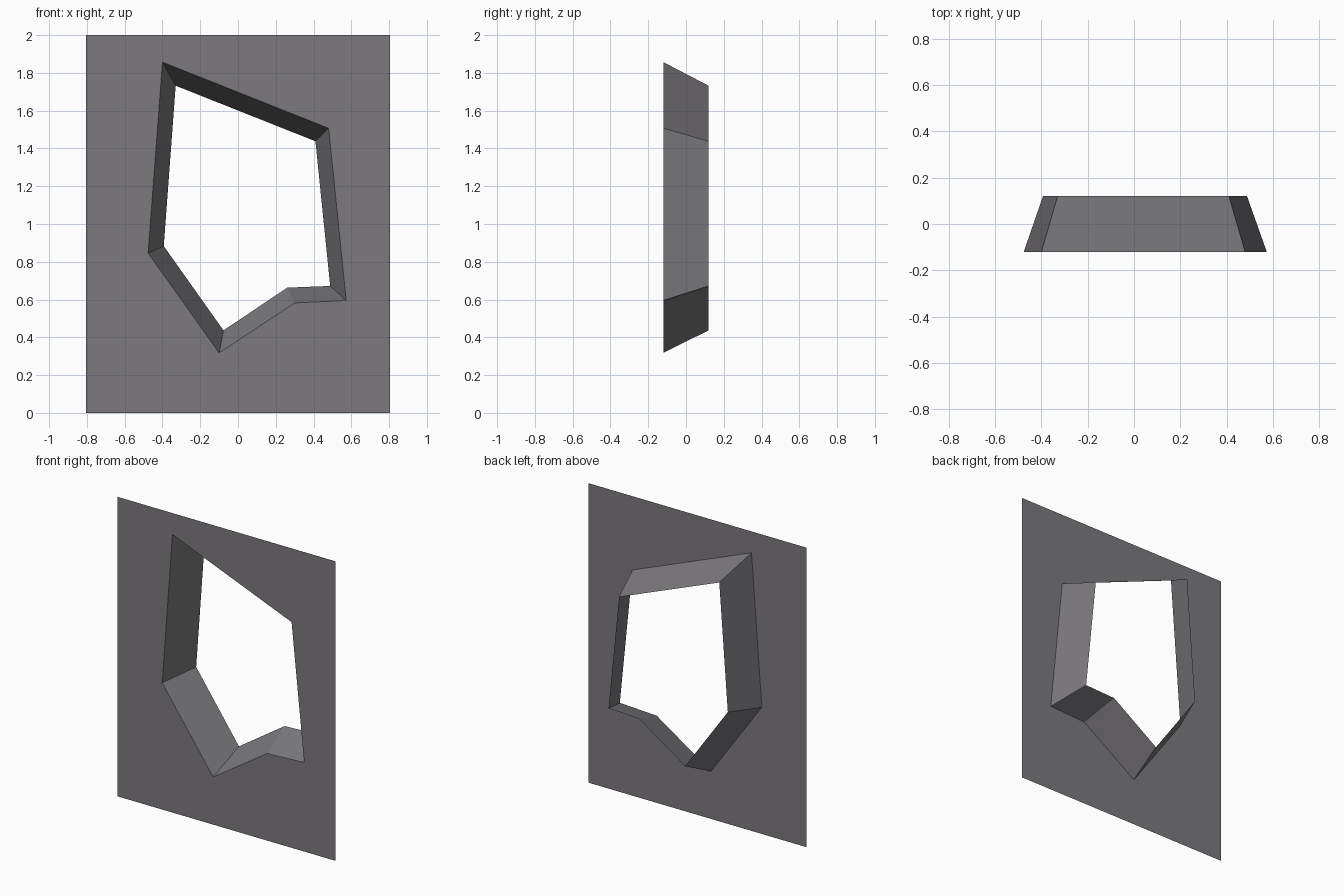
import bpy, bmesh

if "Cube" in bpy.data.objects:
    bpy.data.objects.remove(bpy.data.objects["Cube"])

FRONT, BACK = -0.12, 0.12

# One flat grey for the whole model
grey = bpy.data.materials.new("stone grey")
grey.diffuse_color = (0.2, 0.193, 0.204, 1)
grey.use_nodes = True
grey.node_tree.nodes["Principled BSDF"].inputs["Base Color"].default_value = grey.diffuse_color

# Hole outlines (x, z): wide at the front, narrower at the back
outer = [(-0.40, 1.857), (0.48, 1.507), (0.573, 0.595),
         (0.30, 0.582), (-0.10, 0.318), (-0.476, 0.846)]
inner = [(-0.33, 1.732), (0.41, 1.438), (0.488, 0.672),
         (0.261, 0.663), (-0.077, 0.437), (-0.393, 0.883)]
border = [(-0.806, 0), (0.806, 0), (0.806, 2), (-0.806, 2)]


def ring(bm, points, y):
    return [bm.verts.new((x, y, z)) for x, z in points]


def loop_edges(bm, verts):
    return [bm.edges.new((a, b)) for a, b in zip(verts, verts[1:] + verts[:1])]


def finish(bm, name):
    mesh = bpy.data.meshes.new(name)
    bm.to_mesh(mesh)
    bm.free()
    mesh.materials.append(grey)
    obj = bpy.data.objects.new(name, mesh)
    bpy.context.collection.objects.link(obj)


# Thin wall panel with the irregular opening
bm = bmesh.new()
edges = loop_edges(bm, ring(bm, border, FRONT)) + loop_edges(bm, ring(bm, outer, FRONT))
bmesh.ops.triangle_fill(bm, edges=edges, use_beauty=True, normal=(0, -1, 0))
bm.normal_update()
for f in bm.faces:
    if f.normal.y > 0:
        f.normal_flip()
bmesh.ops.dissolve_limit(bm, angle_limit=0.01, verts=bm.verts[:], edges=bm.edges[:])
finish(bm, "wall_panel")

# Tapering sides of the opening, facing into the hole
bm = bmesh.new()
a, b = ring(bm, outer, FRONT), ring(bm, inner, BACK)
for i in range(len(a)):
    j = (i + 1) % len(a)
    bm.faces.new((a[i], b[i], b[j], a[j]))
bm.normal_update()
bm.faces.ensure_lookup_table()
if bm.faces[0].normal.z > 0:  # the top side must face down
    bmesh.ops.reverse_faces(bm, faces=bm.faces[:])
finish(bm, "opening_sides")
